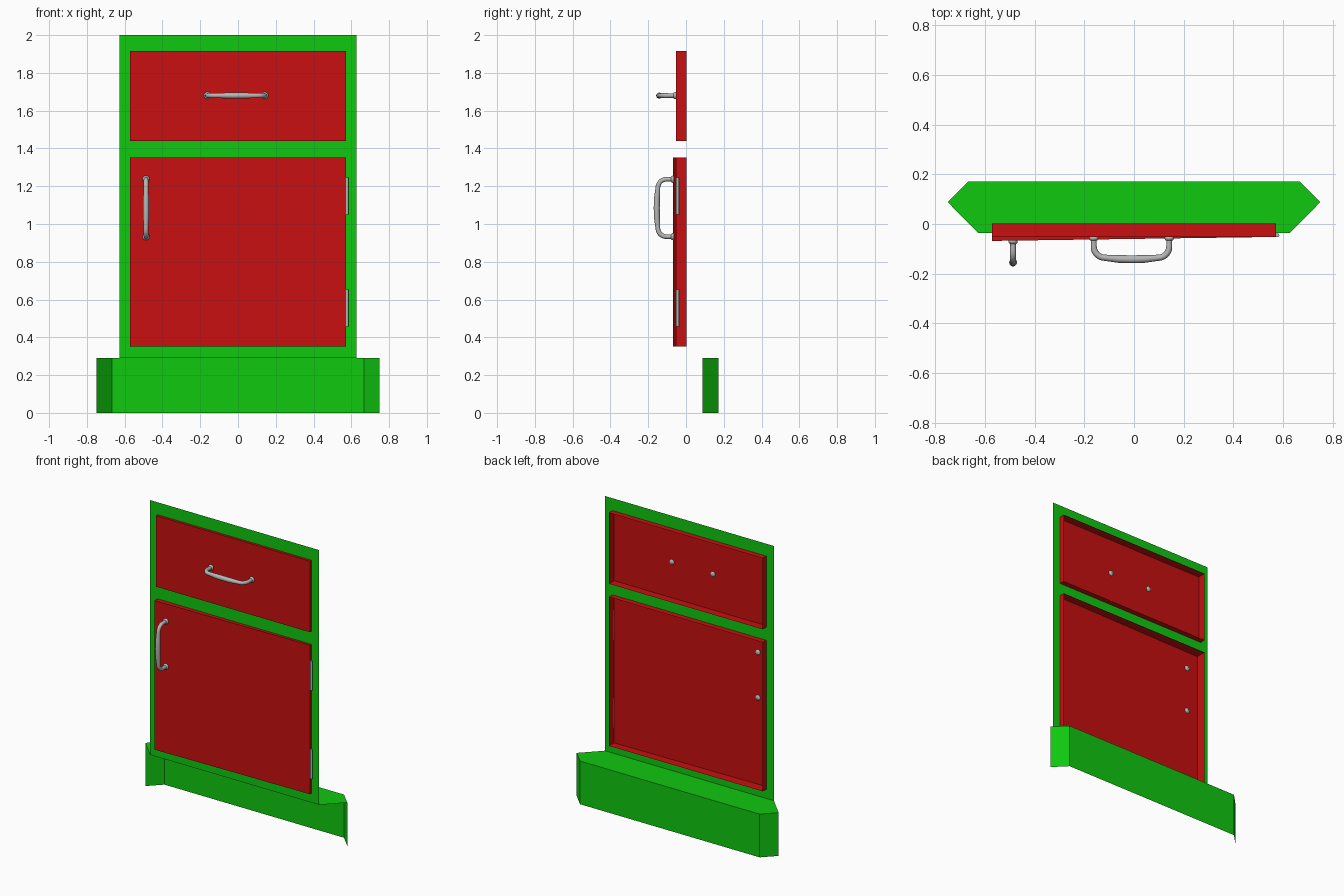
import bpy, bmesh, math
from mathutils import Vector

if "Cube" in bpy.data.objects:
    bpy.data.objects.remove(bpy.data.objects["Cube"])


def material(name, color, rough=0.6):
    m = bpy.data.materials.new(name)
    m.use_nodes = True
    m.diffuse_color = (*color, 1)
    bsdf = m.node_tree.nodes["Principled BSDF"]
    bsdf.inputs["Base Color"].default_value = (*color, 1)
    bsdf.inputs["Roughness"].default_value = rough
    return m


green = material("cabinet green", (0.005, 0.58, 0.005))
red = material("door red", (0.58, 0.005, 0.005))
grey = material("handle grey", (0.47, 0.47, 0.47), 0.4)

FRAME_Y, BACK_Y, WALL_Y = -0.036, 0.002, 0.172
HALF_W, DOOR_W, PLINTH_Z = 0.628, 0.571, 0.29


def add_mesh(name, bm, mat):
    mesh = bpy.data.meshes.new(name)
    bm.to_mesh(mesh)
    bm.free()
    mesh.materials.append(mat)
    obj = bpy.data.objects.new(name, mesh)
    bpy.context.collection.objects.link(obj)
    return obj


def smooth(obj):
    bpy.ops.object.select_all(action="DESELECT")
    obj.select_set(True)
    bpy.context.view_layer.objects.active = obj
    bpy.ops.object.shade_smooth_by_angle(angle=math.radians(40))


# Thin face frame with a drawer opening and a door opening
bm = bmesh.new()
xs = [-HALF_W, -DOOR_W, DOOR_W, HALF_W]
zs = [PLINTH_Z, 0.352, 1.352, 1.44, 1.917, 2.0]
grid = [[bm.verts.new((x, FRAME_Y, z)) for x in xs] for z in zs]
for r in range(5):
    for c in range(3):
        if c == 1 and r in (1, 3):
            continue
        bm.faces.new((grid[r][c], grid[r][c + 1], grid[r + 1][c + 1], grid[r + 1][c]))
bmesh.ops.dissolve_limit(bm, angle_limit=0.01, verts=bm.verts, edges=bm.edges)
add_mesh("face_frame", bm, green)

# Plinth: flat top, recessed wall and angled ends, open underneath
bm = bmesh.new()
outline = [(-HALF_W, FRAME_Y), (HALF_W, FRAME_Y), (0.75, 0.088),
           (0.667, WALL_Y), (-0.667, WALL_Y), (-0.75, 0.088)]
top = [bm.verts.new((x, y, PLINTH_Z)) for x, y in outline]
low = [bm.verts.new((x, y, 0)) for x, y in outline[2:]]
bm.faces.new(top)
for i in range(3):
    bm.faces.new((top[i + 3], top[i + 2], low[i], low[i + 1]))
add_mesh("plinth", bm, green)


def front_panel(name, z0, z1, y_left, y_right):
    """Hollow panel, open at the back; its front may be slanted."""
    bm = bmesh.new()
    corners = [(-DOOR_W, z0, y_left), (DOOR_W, z0, y_right),
               (DOOR_W, z1, y_right), (-DOOR_W, z1, y_left)]
    front = [bm.verts.new((x, y, z)) for x, z, y in corners]
    back = [bm.verts.new((x, BACK_Y, z)) for x, z, y in corners]
    bm.faces.new(front)
    for i in range(4):
        j = (i + 1) % 4
        bm.faces.new((front[j], front[i], back[i], back[j]))
    return add_mesh(name, bm, red)


front_panel("drawer_front", zs[3], zs[4], -0.053, -0.053)
front_panel("door", zs[1], zs[2], -0.068, -0.052)


def handle(name, center, along):
    """Bowed tubular pull: two posts, rounded corners, thicker middle."""
    center, along, out = Vector(center), Vector(along), Vector((0, -1, 0))
    half, bend, depth = 0.152, 0.045, 0.083
    side = [(half, 0.0, 0.012), (half, depth - bend, 0.012)]
    for k in range(1, 7):
        a = math.radians(15 * k)
        side.append((half - bend + bend * math.cos(a),
                     depth - bend + bend * math.sin(a), 0.0125))
    side += [(0.05, depth + 0.005, 0.0155)]
    path = side + [(0, depth + 0.006, 0.016)] + [(-u, v, r) for u, v, r in reversed(side)]
    curve = bpy.data.curves.new(name, "CURVE")
    curve.dimensions = "3D"
    curve.bevel_depth = 1.0
    curve.bevel_resolution = 4
    spline = curve.splines.new("POLY")
    spline.points.add(len(path) - 1)
    for p, (u, v, r) in zip(spline.points, path):
        p.co = (*(center + along * u + out * v), 1)
        p.radius = r
    temp = bpy.data.objects.new(name + "_path", curve)
    bpy.context.collection.objects.link(temp)
    bpy.context.view_layer.update()
    mesh = bpy.data.meshes.new_from_object(temp.evaluated_get(bpy.context.evaluated_depsgraph_get()))
    bpy.data.objects.remove(temp)
    bm = bmesh.new()
    bm.from_mesh(mesh)
    for f in bm.faces:
        f.material_index = 0
    # Rounded feet against the panel
    for s in (-1, 1):
        foot = bmesh.ops.create_uvsphere(bm, u_segments=16, v_segments=8, radius=0.019)["verts"]
        bmesh.ops.scale(bm, vec=(1, 0.7, 1), verts=foot)
        bmesh.ops.translate(bm, vec=center + along * half * s + out * 0.004, verts=foot)
    smooth(add_mesh(name, bm, grey))


handle("drawer_handle", (-0.01, -0.053, 1.68), (1, 0, 0))
handle("door_handle", (-0.487, -0.066, 1.085), (0, 0, 1))

# Hinge barrels on the door's edge
for name, z in (("upper_hinge", 1.148), ("lower_hinge", 0.555)):
    bm = bmesh.new()
    bmesh.ops.create_cone(bm, cap_ends=True, segments=16, radius1=0.008,
                          radius2=0.008, depth=0.195)
    bmesh.ops.translate(bm, vec=(DOOR_W + 0.006, -0.045, z), verts=bm.verts)
    smooth(add_mesh(name, bm, grey))
